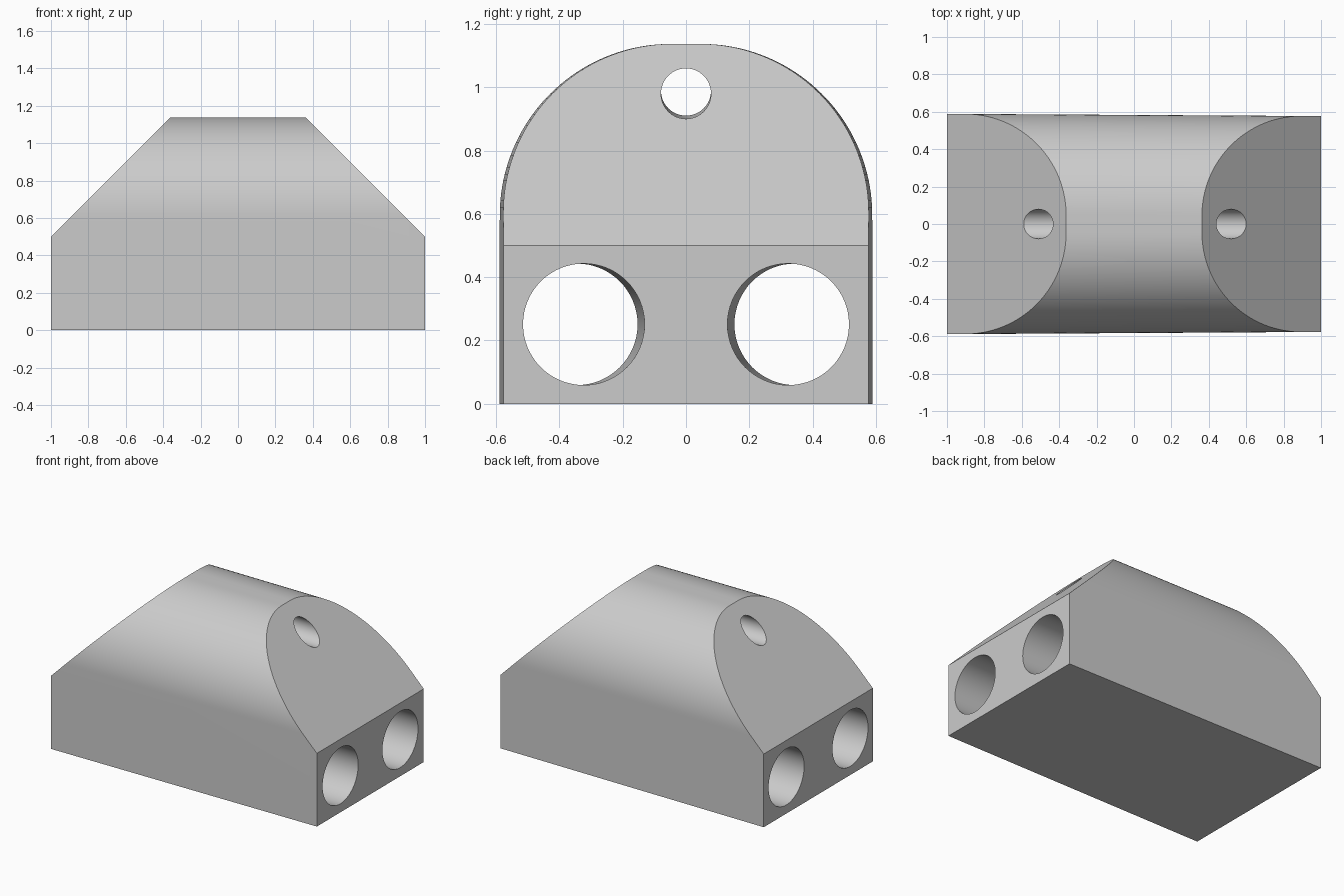
import bpy
import bmesh
import math
from mathutils import Vector

cube = bpy.data.objects.get("Cube")
if cube:
    bpy.data.objects.remove(cube, do_unlink=True)

HALF = 1.0          # half length along x
ARC_Z = 0.6         # height where the rounded roof starts
RADIUS = 0.537      # roof corner radius
STEPS = 40

grey = bpy.data.materials.new("light grey")
grey.use_nodes = True
colour = (0.6, 0.6, 0.6, 1)
grey.diffuse_color = colour
grey.node_tree.nodes["Principled BSDF"].inputs["Base Color"].default_value = colour


def make_object(name, bm):
    bmesh.ops.recalc_face_normals(bm, faces=bm.faces)
    mesh = bpy.data.meshes.new(name)
    bm.to_mesh(mesh)
    bm.free()
    mesh.materials.append(grey)
    obj = bpy.data.objects.new(name, mesh)
    bpy.context.collection.objects.link(obj)
    return obj


def arch_profile(x, width):
    """Flat-bottomed arch: straight walls, round corners, short flat top."""
    arc = [math.pi / 2 * i / STEPS for i in range(STEPS + 1)]
    side = [(width, 0)] + [(width - RADIUS + RADIUS * math.cos(a),
                            ARC_Z + RADIUS * math.sin(a)) for a in arc]
    points = side + [(-y, z) for y, z in reversed(side)]
    return [Vector((x, y, z)) for y, z in points]


def loft(rings):
    bm = bmesh.new()
    a, b = [[bm.verts.new(p) for p in ring] for ring in rings]
    for i in range(len(a)):
        j = (i + 1) % len(a)
        bm.faces.new((a[i], a[j], b[j], b[i]))
    bm.faces.new(a)
    bm.faces.new(b)
    return bm


def tunnel(name, start, end, radius):
    """Round cutter running through both given centres along x."""
    def ring(c):
        return [c + Vector((0, radius * math.cos(t), radius * math.sin(t)))
                for t in (2 * math.pi * i / 64 for i in range(64))]
    start, end = Vector(start), Vector(end)
    reach = (end - start) * 0.1
    obj = make_object(name, loft([ring(start - reach), ring(end + reach)]))
    obj.hide_render = True
    return obj


# Slightly tapered body with a sloped cut at each end
bm = loft([arch_profile(-HALF, 0.589), arch_profile(HALF, 0.577)])
for s in (-1, 1):
    bmesh.ops.bisect_plane(bm, geom=bm.verts[:] + bm.edges[:] + bm.faces[:],
                           plane_co=(s * HALF, 0, 0.5), plane_no=(s, 0, 1),
                           clear_outer=True)
    rim = [e for e in bm.edges if e.is_boundary]
    bmesh.ops.holes_fill(bm, edges=rim, sides=0)
body = make_object("block_body", bm)

# Two large lower bores and a small upper one
cutters = [tunnel("lower_bore_cutter", (-HALF, s * 0.345, 0.251),
                  (HALF, s * 0.323, 0.251), 0.192) for s in (-1, 1)]
cutters.append(tunnel("upper_bore_cutter", (-HALF, 0, 0.993),
                      (HALF, 0, 0.976), 0.079))

bpy.ops.object.select_all(action='DESELECT')
bpy.context.view_layer.objects.active = body
body.select_set(True)
for cutter in cutters:
    mod = body.modifiers.new(cutter.name, 'BOOLEAN')
    mod.operation = 'DIFFERENCE'
    mod.solver = 'EXACT'
    mod.object = cutter
    bpy.ops.object.modifier_apply(modifier=mod.name)
    bpy.data.objects.remove(cutter, do_unlink=True)

bpy.ops.object.shade_smooth_by_angle(angle=math.radians(30))
